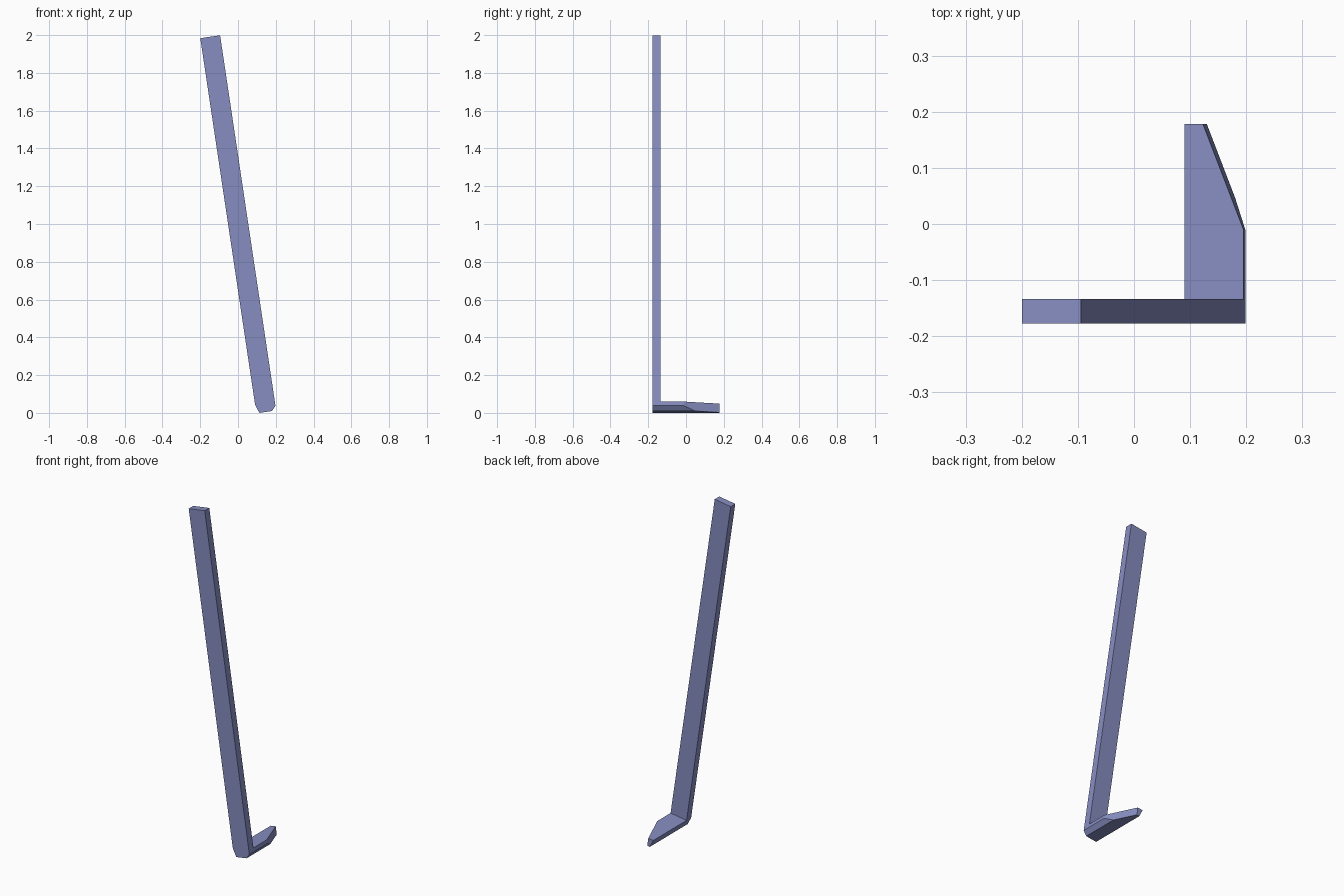
import bpy, bmesh
from math import cos, sin, radians
from mathutils import Vector

if "Cube" in bpy.data.objects:
    bpy.data.objects.remove(bpy.data.objects["Cube"])

TILT = radians(8.5)
FRONT, BACK, TOE = -0.177, -0.134, 0.178


def place(u, v, y):
    """Point in the stick's leaning plane: u across, v along the shaft."""
    return Vector((0.113 + u * cos(TILT) - v * sin(TILT), y,
                   u * sin(TILT) + v * cos(TILT)))


def extrude(bm, faces, dy):
    res = bmesh.ops.extrude_face_region(bm, geom=faces)["geom"]
    bmesh.ops.translate(bm, verts=[g for g in res if isinstance(g, bmesh.types.BMVert)],
                        vec=(0, dy, 0))
    return [g for g in res if isinstance(g, bmesh.types.BMFace)]


bm = bmesh.new()

# Front profile: chamfered heel below, long shaft above
pts = [(-0.016, 0.047), (0.0, 0.0), (0.068, 0.0), (0.09, 0.025), (0.09, 0.047),
       (0.09, 2.008), (-0.016, 2.008)]
vs = [bm.verts.new(place(u, v, FRONT)) for u, v in pts]
heel = bm.faces.new(vs[:5])
shaft = bm.faces.new([vs[0], vs[4], vs[5], vs[6]])

# Shaft thickness, then the blade grows backward from the heel
caps = extrude(bm, [heel, shaft], BACK - FRONT)
blade = min(caps, key=lambda f: f.calc_center_median().z)
extrude(bm, [blade], TOE - BACK)

# Slanted cut that narrows the blade towards its toe
a, b = place(0.09, 0.047, -0.01), place(0.017, 0.047, TOE)
along = place(0, 1, 0) - place(0, 0, 0)
normal = (b - a).cross(along)
if normal.x < 0:
    normal.negate()
cut = bmesh.ops.bisect_plane(bm, geom=bm.verts[:] + bm.edges[:] + bm.faces[:],
                             plane_co=a, plane_no=normal, clear_outer=True)
edges = [e for e in cut["geom_cut"] if isinstance(e, bmesh.types.BMEdge)]
bmesh.ops.holes_fill(bm, edges=edges)

# Clean up
bmesh.ops.dissolve_limit(bm, angle_limit=radians(0.5), verts=bm.verts[:], edges=bm.edges[:])
bmesh.ops.recalc_face_normals(bm, faces=bm.faces[:])

mesh = bpy.data.meshes.new("hockey_stick")
bm.to_mesh(mesh)
bm.free()
stick = bpy.data.objects.new("hockey_stick", mesh)
bpy.context.collection.objects.link(stick)

# Slate blue paint
paint = bpy.data.materials.new("slate_blue")
paint.diffuse_color = (0.24, 0.27, 0.53, 1)
paint.use_nodes = True
paint.node_tree.nodes["Principled BSDF"].inputs["Base Color"].default_value = paint.diffuse_color
mesh.materials.append(paint)
